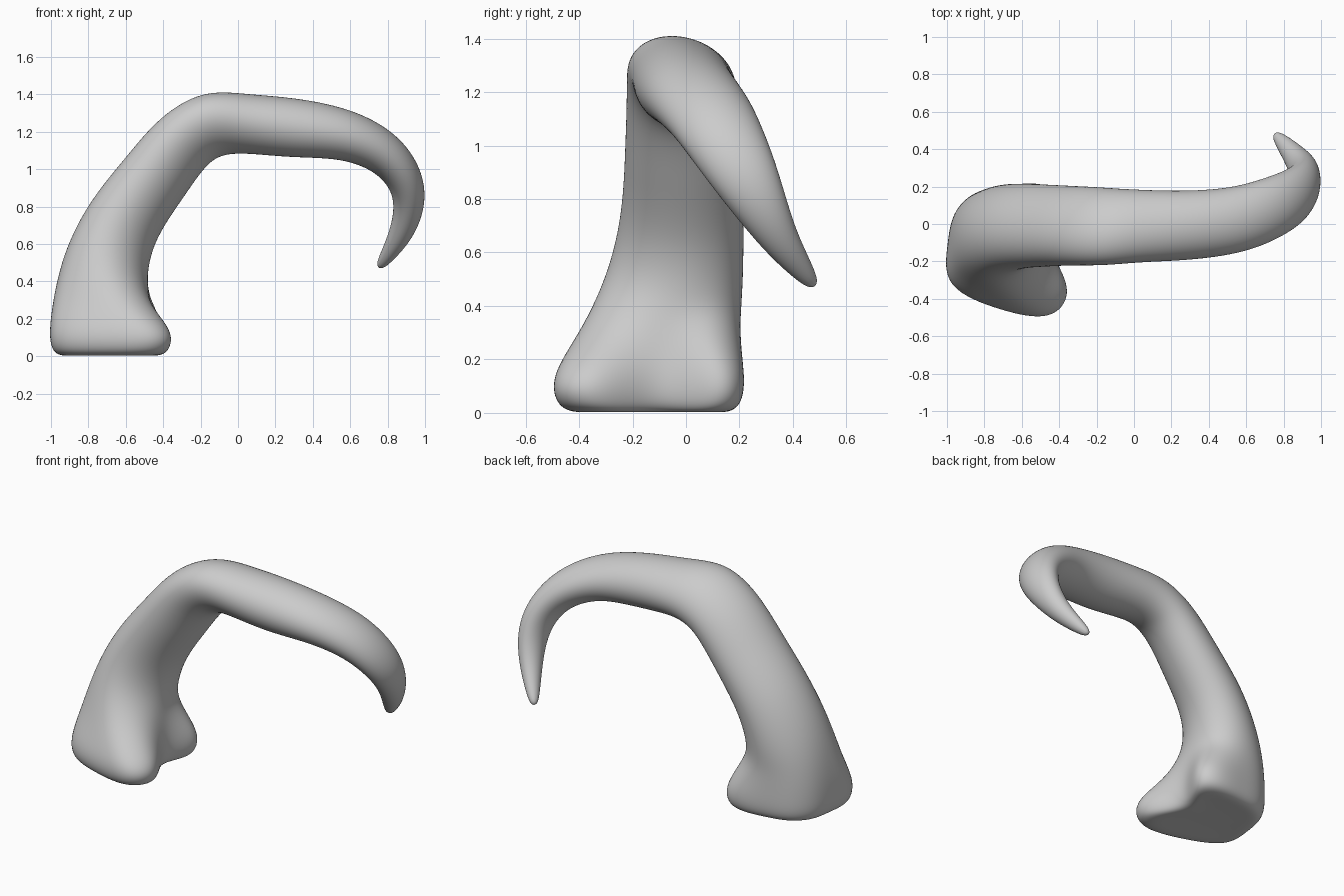
import bpy, bmesh, math
from mathutils import Vector

if "Cube" in bpy.data.objects:
    bpy.data.objects.remove(bpy.data.objects["Cube"])

# Foot outline (x, y), starting at the outer side and running via the back
FOOT = [(-1.0, -.12), (-.98, .06), (-.86, .18), (-.68, .21), (-.47, .235), (-.345, .14),
        (-.475, -.07), (-.40, -.22), (-.32, -.38), (-.43, -.53), (-.7, -.475), (-1.03, -.35)]
N = len(FOOT)

# Centre line of the tapering limb: x, y, z, in-plane radius, depth radius, skew towards the back
PATH = [(-.735, -.07, .32, .26, .28, 0), (-.71, -.035, .50, .23, .25, -.03),
        (-.62, -.01, .73, .203, .225, -.04), (-.445, -.01, .955, .188, .213, -.05),
        (-.30, -.01, 1.15, .18, .203, -.06), (-.14, -.015, 1.252, .182, .20, -.06),
        (.04, -.01, 1.244, .157, .193, -.02), (.29, -.01, 1.222, .162, .186, 0),
        (.56, .018, 1.194, .138, .178, 0), (.75, .09, 1.115, .122, .165, 0),
        (.865, .155, 1.005, .106, .148, 0), (.918, .225, .88, .092, .125, 0),
        (.91, .29, .755, .078, .097, 0), (.865, .355, .64, .062, .07, 0),
        (.805, .425, .545, .042, .048, 0), (.752, .483, .472, .022, .022, 0)]


def foot_ring(scale, z):
    cx, cy = -.7, -.1
    return [Vector((cx + (x - cx) * scale, cy + (y - cy) * scale, z)) for x, y in FOOT]


def limb_ring(i):
    x, y, z, a, b, skew = PATH[i]
    p0 = Vector(PATH[max(i - 1, 0)][:3])
    p1 = Vector(PATH[min(i + 1, len(PATH) - 1)][:3])
    t = (p1 - p0).normalized() if i else Vector((0, 0, 1))
    side = Vector((0, 1, 0))
    side = (side - t * side.dot(t)).normalized()
    out = t.cross(side)
    ring = []
    for k in range(N):
        w = math.tau * k / N
        c, s = math.cos(w), math.sin(w)
        ring.append(Vector((x, y, z)) + 1.04 * (out * a * c + side * (b * s + skew * c)))
    return ring


# Foot rings, a blended ankle, then the limb
limb = [limb_ring(i) for i in range(len(PATH))]
limb[0] = [f.lerp(r, .68) for f, r in zip(foot_ring(.9, .32), limb[0])]
rings = [foot_ring(.5, .008), foot_ring(.84, -.004), foot_ring(.98, .045),
         foot_ring(1.0, .15)] + limb

bm = bmesh.new()
loops = [[bm.verts.new(p) for p in ring] for ring in rings]
for lo, hi in zip(loops, loops[1:]):
    for k in range(N):
        bm.faces.new((lo[k], hi[k], hi[(k + 1) % N], lo[(k + 1) % N]))
bm.faces.new(loops[0])
bm.faces.new(loops[-1][::-1])
bmesh.ops.recalc_face_normals(bm, faces=bm.faces)

mesh = bpy.data.meshes.new("curved_horn")
bm.to_mesh(mesh)
bm.free()
for p in mesh.polygons:
    p.use_smooth = True
horn = bpy.data.objects.new("curved_horn", mesh)
bpy.context.collection.objects.link(horn)
sub = horn.modifiers.new("smooth", 'SUBSURF')
sub.levels = sub.render_levels = 3
